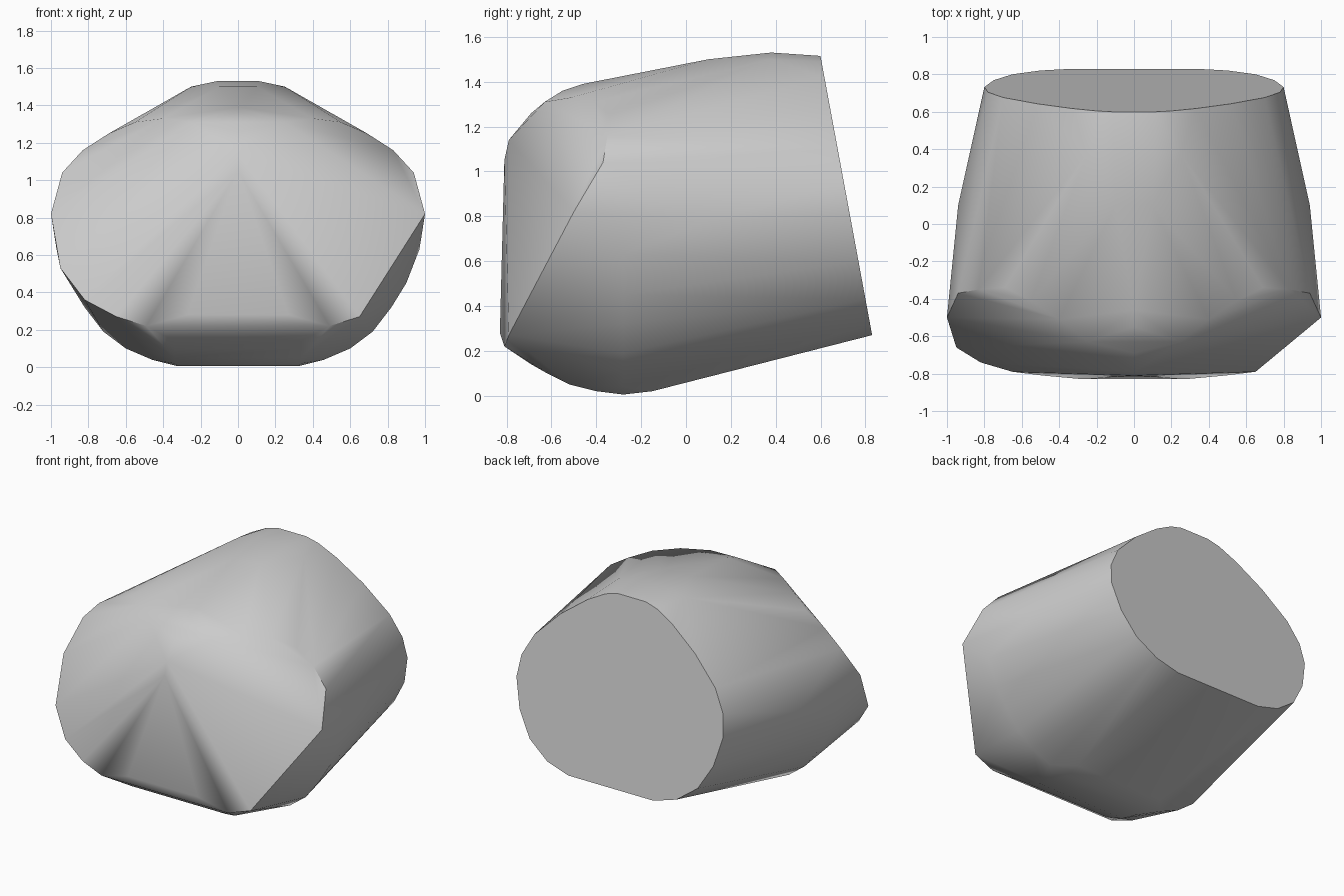
import bpy
import bmesh
from math import radians

cube = bpy.data.objects.get("Cube")
if cube:
    bpy.data.objects.remove(cube, do_unlink=True)


def mirrored(points):
    """Return the points together with their reflection across x = 0."""
    return points + [(-x, y, z) for x, y, z in points]


def back_plane(z):
    """Depth of the leaning flat back at a given height."""
    return 0.83 - 0.185 * (z - 0.27)


# Flat back rim: half width and height, placed on the leaning plane
back_outline = [(.33, .27), (.5, .32), (.65, .43), (.75, .6), (.8, .8),
                (.78, .95), (.7, 1.1), (.52, 1.28), (.33, 1.42),
                (.2, 1.49), (.11, 1.515)]
back_rim = [(x, back_plane(z), z) for x, z in back_outline]

# Rounded belly section
belly_outline = [(.32, .005), (.46, .04), (.6, .1), (.72, .19),
                 (.82, .32), (.9, .45), (.97, .63)]
belly = [(x, -.28, z) for x, z in belly_outline]

# Curved underside leading up to the front
chin_profile = [(-.15, .02), (-.4, .02), (-.52, .05), (-.62, .1), (-.69, .14)]
chin = [(.34, y, z) for y, z in chin_profile]

# Rim of the slanted front cheeks
cheek_rim = [(1, -.5, .82), (.94, -.37, 1.04), (.83, -.35, 1.16),
             (.69, -.34, 1.25), (.55, -.41, 1.31), (.4, -.51, 1.33),
             (.25, -.63, 1.31), (.65, -.79, .27), (.49, -.81, .22),
             (.27, -.83, .28)]

# Crown, flanks and nose bridge
crown = [(.11, .38, 1.53), (.25, .38, 1.5), (.1, .1, 1.5), (.94, .1, .78)]
bridge = [(0, -.81, 1.05), (0, -.79, 1.14), (0, -.69, 1.26),
          (0, -.55, 1.36), (0, -.46, 1.39)]

# Only the right cheek keeps its full lower corner; the left is chopped off
right_corner = [(-.95, -.66, .53), (-.82, -.74, .36)]

points = bridge + right_corner
for section in (back_rim, belly, chin, cheek_rim, crown):
    points += mirrored(section)

# Wrap one closed skin around all sections
bm = bmesh.new()
for point in points:
    bm.verts.new(point)
hull = bmesh.ops.convex_hull(bm, input=bm.verts[:])
loose = {v for v in hull["geom_interior"] + hull["geom_unused"]
         if isinstance(v, bmesh.types.BMVert)}
bmesh.ops.delete(bm, geom=list(loose), context="VERTS")
bmesh.ops.dissolve_limit(bm, angle_limit=radians(1),
                         verts=bm.verts[:], edges=bm.edges[:])
bmesh.ops.recalc_face_normals(bm, faces=bm.faces[:])

mesh = bpy.data.meshes.new("rounded_block")
bm.to_mesh(mesh)
bm.free()
block = bpy.data.objects.new("rounded_block", mesh)
bpy.context.collection.objects.link(block)

# Plain grey finish
grey = bpy.data.materials.new("plain_grey")
grey.use_nodes = True
colour = (0.6, 0.6, 0.6, 1)
grey.diffuse_color = colour
grey.node_tree.nodes["Principled BSDF"].inputs["Base Color"].default_value = colour
mesh.materials.append(grey)

# Smooth skin with sharp rims
bpy.ops.object.select_all(action="DESELECT")
block.select_set(True)
bpy.context.view_layer.objects.active = block
bpy.ops.object.shade_smooth_by_angle(angle=radians(40))
